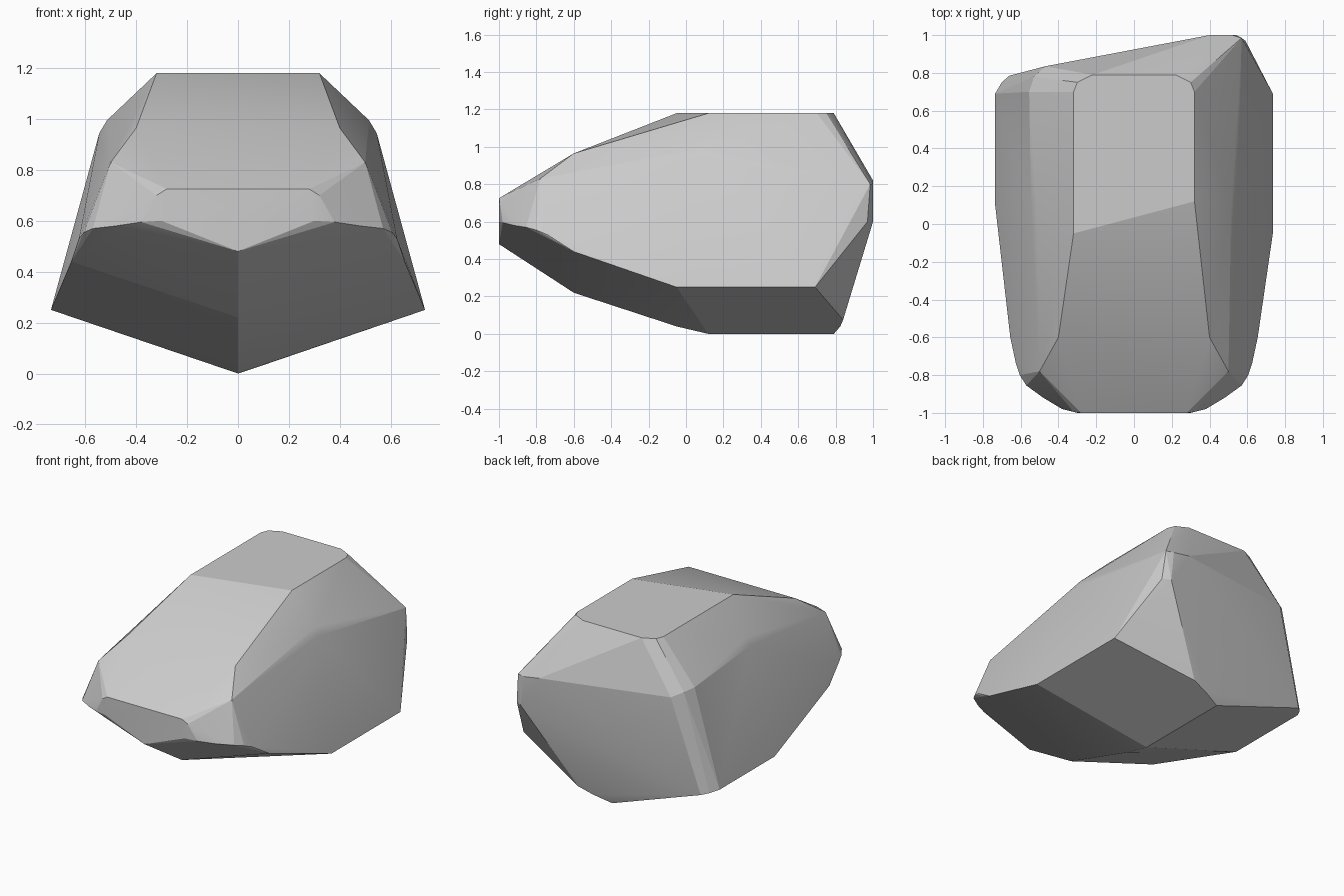
import bpy, bmesh, math

# Key corners mirrored across x (positive side given)
paired = [
    (.32, .70, 1.18), (.30, .75, 1.18), (.22, .79, 1.18),      # top plate, rear
    (.515, .10, .995), (.545, .09, .945),                      # shoulders
    (.40, -.60, .965), (.50, -.78, .83), (.525, -.76, .77),    # sloping brow
    (.28, -1.0, .725), (.32, -.995, .70), (.30, -1.0, .60),    # blunt nose
    (.38, -.98, .595), (.48, -.92, .58), (.57, -.855, .57),    # rounded nose corner
    (.605, -.80, .555), (.625, -.74, .53), (.655, -.60, .44),  # lower rim
    (.735, .69, .25),
]
# Corners that differ between left and right
single = [
    (-.32, -.05, 1.18), (.32, .12, 1.18),                      # skewed plate front
    (-.735, .10, .25), (.735, -.05, .25),                      # widest rim
    (0, -1.0, .48), (0, -.60, .22), (0, -.05, .04), (0, .12, 0), (0, .79, 0),  # keel
    (.12, .825, .04), (.22, .84, .075),                        # keel heel
    (-.70, .75, .24), (-.66, .785, .23),                       # left rear foot
    (-.555, .70, .90), (-.53, .78, .89), (-.47, .835, .86),    # left rear ridge
    (.40, 1.0, .82), (.52, 1.0, .80), (.57, .985, .80),        # right rear peak
    (.54, 1.0, .60), (.59, .97, .60),
]
pts = single + [(s * x, y, z) for x, y, z in paired for s in (-1, 1)]

# Faceted boulder as a convex hull
bm = bmesh.new()
for p in pts:
    bm.verts.new(p)
res = bmesh.ops.convex_hull(bm, input=bm.verts)
bmesh.ops.delete(bm, geom=[v for v in bm.verts if not v.link_faces], context='VERTS')
bmesh.ops.recalc_face_normals(bm, faces=bm.faces)
mesh = bpy.data.meshes.new("boulder")
bm.to_mesh(mesh)
bm.free()
rock = bpy.data.objects.new("boulder", mesh)
bpy.context.collection.objects.link(rock)

# Soften only the shallow creases
bpy.context.view_layer.objects.active = rock
rock.select_set(True)
bpy.ops.object.shade_smooth_by_angle(angle=math.radians(12))
